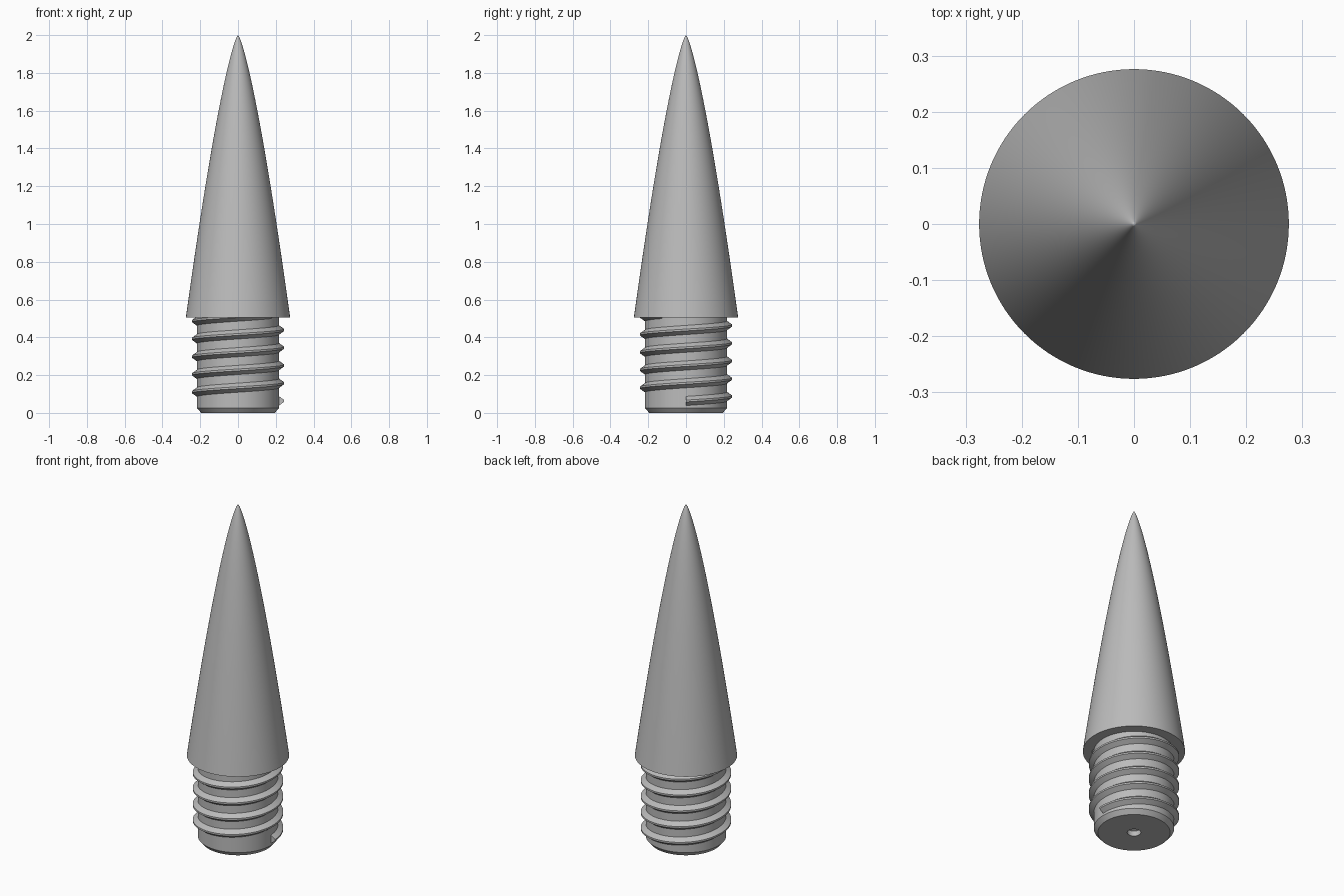
import bpy, bmesh, math

cube = bpy.data.objects.get("Cube")
if cube:
    bpy.data.objects.remove(cube, do_unlink=True)

steel = bpy.data.materials.new("grey_steel")
grey = (0.5, 0.5, 0.5, 1)
steel.diffuse_color = grey
steel.use_nodes = True
steel.node_tree.nodes["Principled BSDF"].inputs["Base Color"].default_value = grey

SIDES = 128
SHOULDER, TIP, HEAD_R = 0.505, 2.0, 0.276
CORE_R, CREST_R = 0.217, 0.244


def finish(bm, name, angle=30):
    bmesh.ops.recalc_face_normals(bm, faces=bm.faces)
    mesh = bpy.data.meshes.new(name)
    bm.to_mesh(mesh)
    bm.free()
    mesh.materials.append(steel)
    obj = bpy.data.objects.new(name, mesh)
    bpy.context.collection.objects.link(obj)
    bpy.ops.object.select_all(action="DESELECT")
    obj.select_set(True)
    bpy.context.view_layer.objects.active = obj
    bpy.ops.object.shade_smooth_by_angle(angle=math.radians(angle))


def lathe(name, profile):
    """Spin a (radius, height) profile round the z axis."""
    bm = bmesh.new()
    verts = [bm.verts.new((r, 0, z)) for r, z in profile]
    edges = [bm.edges.new(pair) for pair in zip(verts, verts[1:])]
    bmesh.ops.spin(bm, geom=verts + edges, cent=(0, 0, 0), axis=(0, 0, 1),
                   angle=math.tau, steps=SIDES)
    bmesh.ops.remove_doubles(bm, verts=bm.verts, dist=1e-5)
    finish(bm, name)


# Pointed head: a curved taper above a flat shoulder
steps = 40
taper = []
for i in range(steps + 1):
    t = (1 - i / steps) ** 1.5
    taper.append((HEAD_R * t ** 0.75, TIP - (TIP - SHOULDER) * t))
lathe("pointed_head", [(0, SHOULDER)] + taper)

# Shank with a chamfered foot and a small centre hole
lathe("shank", [(0, 0.045), (0.037, 0.03), (0.037, 0), (0.195, 0),
                (CORE_R, 0.026), (CORE_R, SHOULDER + 0.01)])

# Right-handed screw thread, running up into the head
PITCH, START, TURNS = 0.094, 0.063, 4.9
section = [(CORE_R - 0.008, -0.03), (CREST_R, -0.005),
           (CREST_R, 0.005), (CORE_R - 0.008, 0.03)]
bm = bmesh.new()
rings = []
count = int(TURNS * 96)
for i in range(count + 1):
    a = math.tau * TURNS * i / count
    z = START + PITCH * TURNS * i / count
    rings.append([bm.verts.new((r * math.cos(a), r * math.sin(a), z + dz))
                  for r, dz in section])
for low, high in zip(rings, rings[1:]):
    for k in range(4):
        n = (k + 1) % 4
        bm.faces.new((low[k], low[n], high[n], high[k]))
bm.faces.new(rings[0])
bm.faces.new(rings[-1])
finish(bm, "screw_thread", 25)
